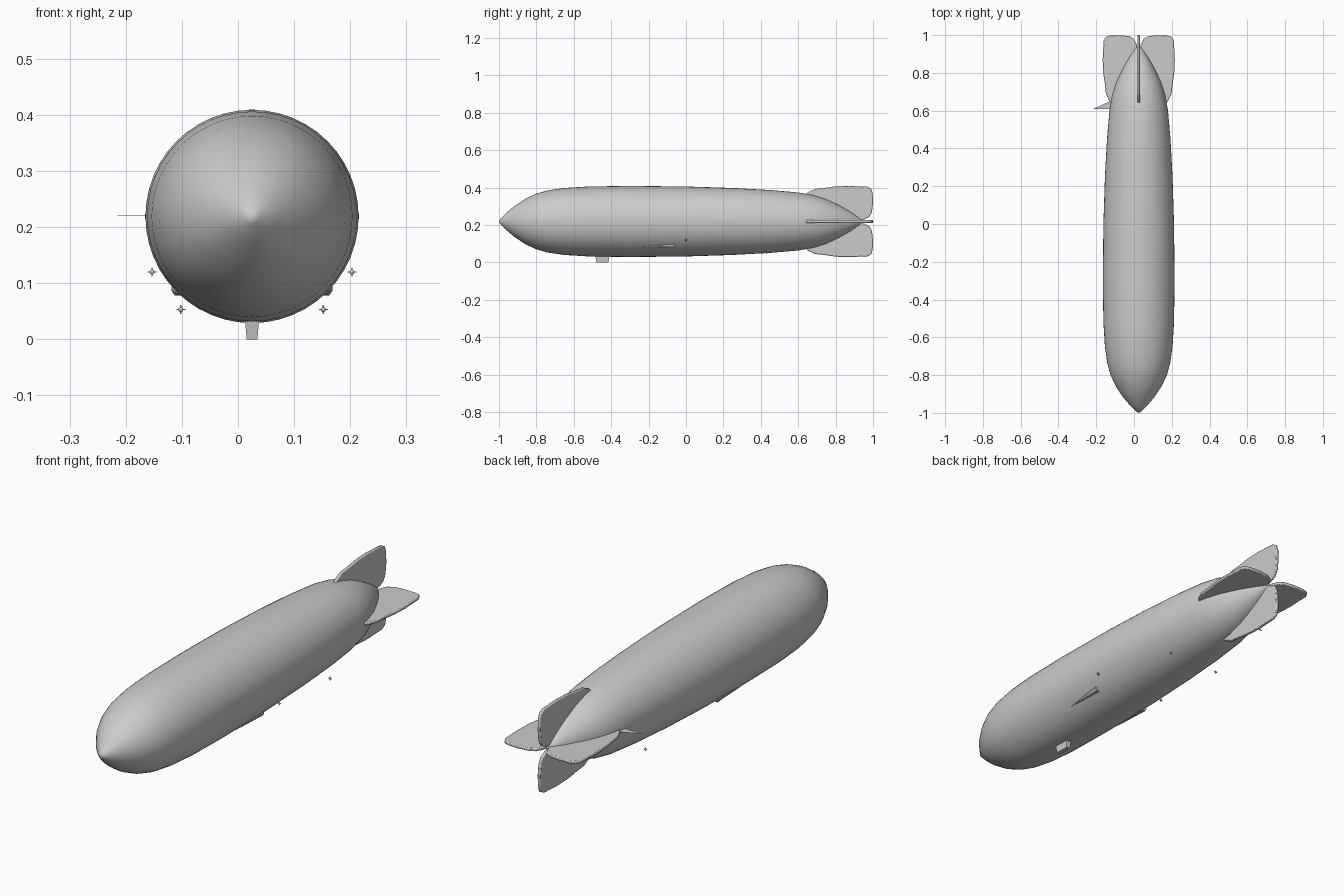
import bpy, bmesh, math
from mathutils import Matrix, Vector

cube = bpy.data.objects.get("Cube")
if cube:
    bpy.data.objects.remove(cube, do_unlink=True)

AXIS = Vector((0.025, 0, 0.219))  # long axis of the hull

grey = bpy.data.materials.new("plain_grey")
grey.use_nodes = True
grey.diffuse_color = (0.6, 0.6, 0.6, 1)
grey.node_tree.nodes["Principled BSDF"].inputs["Base Color"].default_value = (0.6, 0.6, 0.6, 1)


def finish(name, bm, smooth=None):
    """Turn a bmesh into a named object, with optional smooth shading."""
    bmesh.ops.recalc_face_normals(bm, faces=bm.faces)
    mesh = bpy.data.meshes.new(name)
    bm.to_mesh(mesh)
    bm.free()
    mesh.materials.append(grey)
    obj = bpy.data.objects.new(name, mesh)
    bpy.context.collection.objects.link(obj)
    if smooth:
        bpy.ops.object.select_all(action='DESELECT')
        obj.select_set(True)
        bpy.context.view_layer.objects.active = obj
        bpy.ops.object.shade_smooth_by_angle(angle=math.radians(smooth))
    return obj


def plate(bm, outline, offset):
    """Extrude a closed outline by an offset vector."""
    face = bm.faces.new([bm.verts.new(p) for p in outline])
    out = bmesh.ops.extrude_face_region(bm, geom=[face])["geom"]
    bmesh.ops.translate(bm, vec=offset, verts=[v for v in out if isinstance(v, bmesh.types.BMVert)])


# Hull: lathed profile of (y, radius)
profile = [(-1, 0), (-0.993, 0.014), (-0.96, 0.046), (-0.917, 0.083), (-0.86, 0.121),
           (-0.8, 0.149), (-0.74, 0.166), (-0.65, 0.179), (-0.52, 0.187), (-0.3, 0.19),
           (0, 0.187), (0.25, 0.179), (0.45, 0.168), (0.6, 0.155), (0.68, 0.141),
           (0.75, 0.119), (0.82, 0.086), (0.88, 0.052), (0.93, 0.017), (0.945, 0)]
bm = bmesh.new()
path = [bm.verts.new((AXIS.x, y, AXIS.z + r)) for y, r in profile]
edges = [bm.edges.new(pair) for pair in zip(path, path[1:])]
bmesh.ops.spin(bm, geom=path + edges, cent=AXIS, axis=(0, 1, 0), angle=math.tau, steps=48)
bmesh.ops.remove_doubles(bm, verts=bm.verts, dist=0.0005)
finish("hull", bm, 60)

# Tail fins: one wavy outline of (y, distance from axis), turned four ways
fin = [(0.63, 0.135), (0.65, 0.155), (0.69, 0.174), (0.74, 0.179), (0.8, 0.188),
       (0.87, 0.191), (0.93, 0.188), (0.97, 0.186), (0.99, 0.175), (0.998, 0.15),
       (1, 0.1), (0.994, 0.05), (0.98, 0.025), (0.95, 0.01), (0.9, 0.005), (0.75, 0.06)]
half = 0.007
for i, name in enumerate(["upper_fin", "left_fin", "lower_fin", "right_fin"]):
    bm = bmesh.new()
    plate(bm, [(-half, y, r) for y, r in fin], (2 * half, 0, 0))
    bm.transform(Matrix.Translation(AXIS) @ Matrix.Rotation(i * math.pi / 2, 4, 'Y'))
    obj = finish(name, bm, 50)
    bevel = obj.modifiers.new("rounded_rim", 'BEVEL')
    bevel.width = 0.004
    bevel.segments = 2
    bevel.limit_method = 'ANGLE'
    bevel.angle_limit = math.radians(60)

# Thin spike in front of the right fin
bm = bmesh.new()
plate(bm, [(-0.215, 0.61, 0.22), (-0.115, 0.61, 0.22), (-0.115, 0.655, 0.22)], (0, 0, 0.001))
finish("side_spike", bm)

# Control car: box narrowing downwards
bm = bmesh.new()
bmesh.ops.create_cube(bm, size=1)
for v in bm.verts:
    top = v.co.z > 0
    v.co = Vector((AXIS.x + v.co.x * (0.026 if top else 0.019),
                   -0.447 + v.co.y * (0.078 if top else 0.064),
                   0.04 if top else 0))
finish("control_car", bm)

for side, word in ((1, "left"), (-1, "right")):
    # Engine car: wedge with its point forward, against the hull flank
    bm = bmesh.new()
    tip = bm.verts.new((AXIS.x + side * 0.131, -0.24, 0.08))
    back = [bm.verts.new((AXIS.x + side * x, -0.058, z)) for x, z in
            ((0.118, 0.078), (0.138, 0.078), (0.144, 0.088), (0.142, 0.102), (0.118, 0.102))]
    bm.faces.new(back)
    for a, b in zip(back, back[1:] + back[:1]):
        bm.faces.new((tip, a, b))
    finish(word + "_engine_car", bm)

    # Small free propellers: round hub with crossed blades
    for place, x, y, z in (("front", 0.178, 0, 0.12), ("rear", 0.127, 0.43, 0.053)):
        bm = bmesh.new()
        bmesh.ops.create_uvsphere(bm, u_segments=10, v_segments=6, radius=0.0045)
        for size in ((0.016, 0.003, 0.002), (0.002, 0.003, 0.016)):
            bmesh.ops.create_cube(bm, size=1, matrix=Matrix.Diagonal((*size, 1)))
        bmesh.ops.translate(bm, vec=(AXIS.x + side * x, y, z), verts=bm.verts)
        finish(f"{word}_{place}_propeller", bm, 40)
